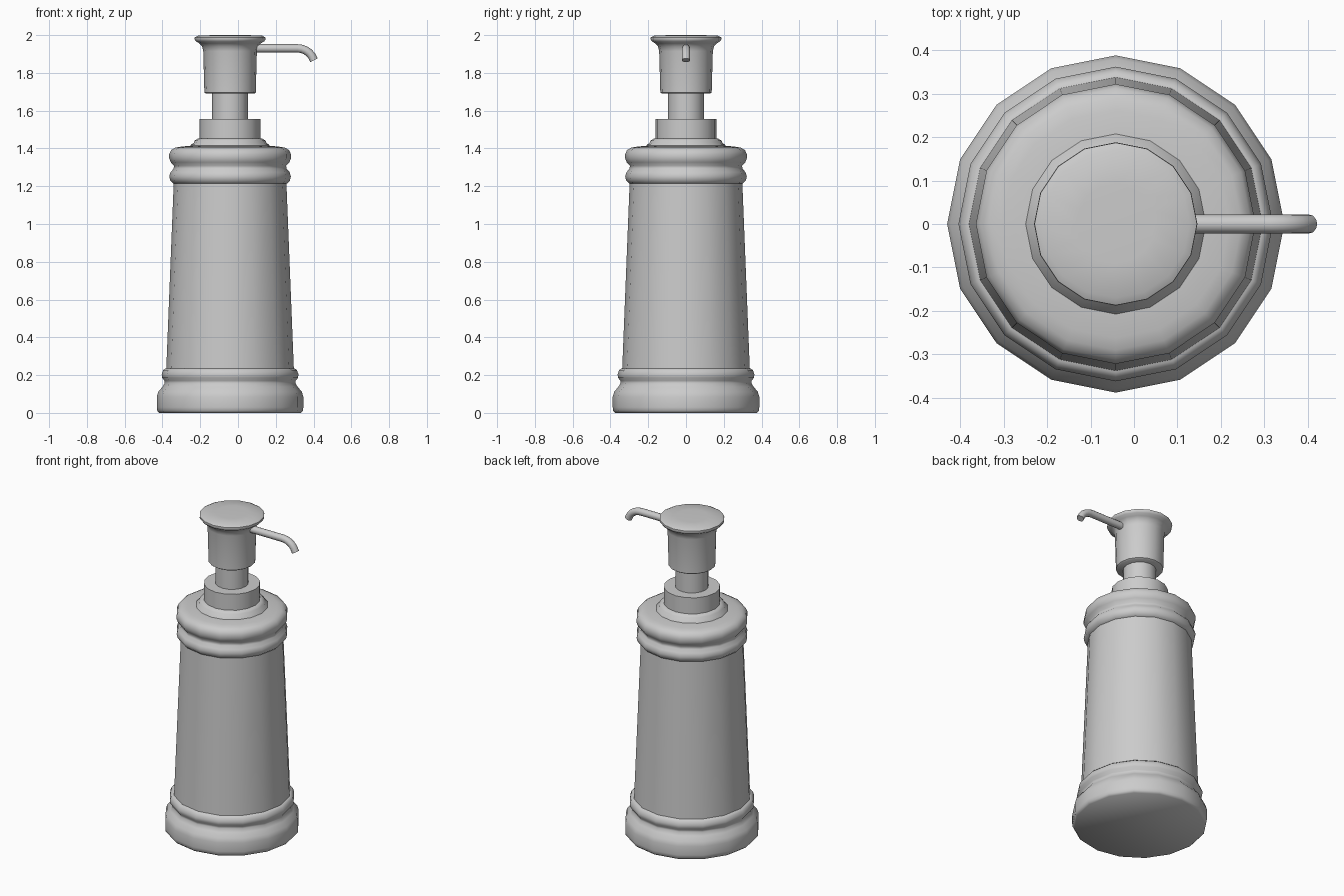
import bpy, bmesh
from math import radians, sin, cos, tau
from mathutils import Vector

if "Cube" in bpy.data.objects:
    bpy.data.objects.remove(bpy.data.objects["Cube"], do_unlink=True)

AXIS_X = -0.042
SIDES = 16

metal = bpy.data.materials.new("satin grey")
metal.use_nodes = True
GREY = (0.6, 0.6, 0.6, 1)
metal.diffuse_color = GREY
metal.node_tree.nodes["Principled BSDF"].inputs["Base Color"].default_value = GREY


def finish(name, bm, angle):
    """Turn a bmesh into a smooth shaded object."""
    bmesh.ops.recalc_face_normals(bm, faces=bm.faces)
    mesh = bpy.data.meshes.new(name)
    bm.to_mesh(mesh)
    bm.free()
    mesh.materials.append(metal)
    obj = bpy.data.objects.new(name, mesh)
    bpy.context.collection.objects.link(obj)
    bpy.ops.object.select_all(action="DESELECT")
    obj.select_set(True)
    bpy.context.view_layer.objects.active = obj
    bpy.ops.object.shade_smooth_by_angle(angle=radians(angle))
    return obj


def skin(name, rings, angle):
    """Bridge successive rings of points and cap both ends."""
    bm = bmesh.new()
    loops = [[bm.verts.new(p) for p in ring] for ring in rings]
    n = len(loops[0])
    for a, b in zip(loops, loops[1:]):
        for i in range(n):
            j = (i + 1) % n
            bm.faces.new((a[i], a[j], b[j], b[i]))
    bm.faces.new(loops[0])
    bm.faces.new(loops[-1])
    return finish(name, bm, angle)


def turned(name, profile, angle=40):
    """Revolve (radius, height) points about the bottle axis."""
    rings = [[(AXIS_X + r * cos(tau * i / SIDES), r * sin(tau * i / SIDES), z)
              for i in range(SIDES)] for r, z in profile]
    return skin(name, rings, angle)


def tube(name, path, radius, sides=12):
    """Sweep a circle along a path lying in the xz plane."""
    pts = [Vector((x, 0, z)) for x, z in path]
    rings = []
    for i, p in enumerate(pts):
        t = (pts[min(i + 1, len(pts) - 1)] - pts[max(i - 1, 0)]).normalized()
        side = Vector((0, 1, 0))
        up = t.cross(side)
        rings.append([p + radius * (side * cos(tau * k / sides) + up * sin(tau * k / sides))
                      for k in range(sides)])
    return skin(name, rings, 40)


# Moulded foot
turned("base_moulding", [
    (0.375, 0), (0.386, 0.012), (0.388, 0.03), (0.388, 0.085), (0.380, 0.112),
    (0.358, 0.138), (0.346, 0.158), (0.347, 0.170), (0.360, 0.186),
    (0.362, 0.205), (0.354, 0.226), (0.342, 0.236), (0.325, 0.236)], 60)

# Tapered body
turned("bottle_body", [(0.338, 0.225), (0.298, 1.225)])

# Double rounded shoulder
turned("shoulder_moulding", [
    (0.285, 1.208), (0.302, 1.215), (0.317, 1.230), (0.322, 1.252),
    (0.315, 1.275), (0.299, 1.292), (0.297, 1.308), (0.314, 1.327),
    (0.322, 1.347), (0.322, 1.370), (0.312, 1.392), (0.290, 1.404),
    (0.262, 1.409), (0.235, 1.412), (0.205, 1.415)], 60)

# Stepped ring, collar and stem
turned("neck_ring", [(0.210, 1.405), (0.206, 1.420), (0.192, 1.430),
                     (0.188, 1.442), (0.170, 1.452), (0.155, 1.455)], 50)
turned("neck_collar", [(0.162, 1.44), (0.162, 1.555)])
turned("pump_stem", [(0.095, 1.54), (0.095, 1.70)])

# Flared pump head
turned("pump_head", [
    (0.128, 1.690), (0.136, 1.696), (0.142, 1.915), (0.148, 1.940),
    (0.164, 1.957), (0.182, 1.968), (0.188, 1.978), (0.187, 1.988),
    (0.170, 1.997), (0.09, 2.0)])

# Bent spout
tube("spout", [(0.06, 1.930), (0.315, 1.930), (0.338, 1.927), (0.358, 1.919),
               (0.376, 1.907), (0.390, 1.891), (0.402, 1.867)], 0.022)
